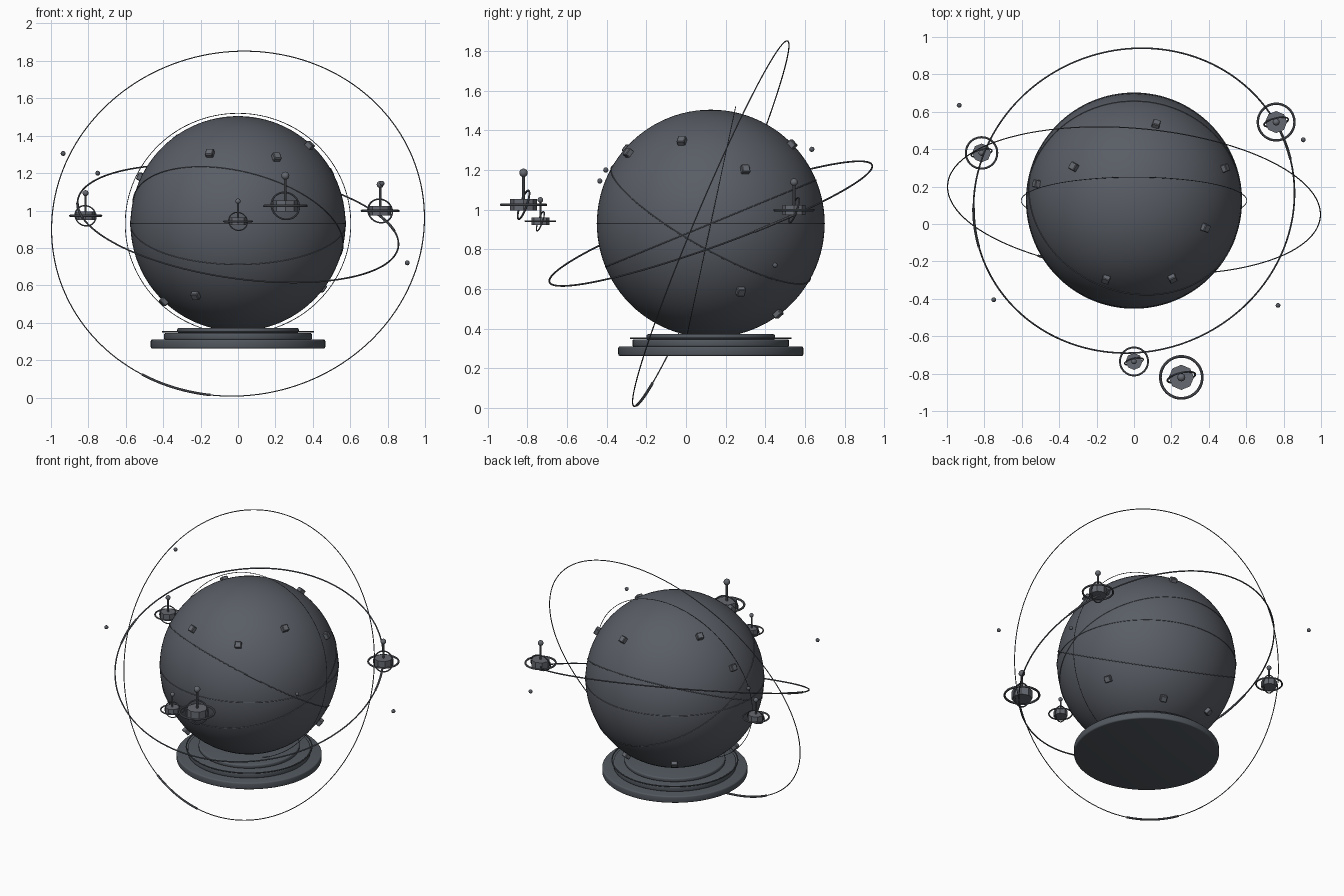
import bpy, bmesh, math
from mathutils import Vector, Matrix

if "Cube" in bpy.data.objects:
    bpy.data.objects.remove(bpy.data.objects["Cube"])

C = Vector((0, 0.125, 0.93))  # globe centre


def material(name, rgb):
    m = bpy.data.materials.new(name)
    m.diffuse_color = (*rgb, 1)
    m.use_nodes = True
    m.node_tree.nodes["Principled BSDF"].inputs["Base Color"].default_value = m.diffuse_color
    return m


DARK = material("dark_slate", (0.10, 0.11, 0.13))
BASE = material("deep_slate", (0.085, 0.098, 0.115))
METAL = material("dark_metal", (0.13, 0.14, 0.16))


def finish(name, bm, mat, smooth=True):
    bmesh.ops.recalc_face_normals(bm, faces=bm.faces)
    me = bpy.data.meshes.new(name)
    bm.to_mesh(me)
    bm.free()
    me.materials.append(mat)
    ob = bpy.data.objects.new(name, me)
    bpy.context.collection.objects.link(ob)
    if smooth:
        bpy.ops.object.select_all(action='DESELECT')
        ob.select_set(True)
        bpy.context.view_layer.objects.active = ob
        bpy.ops.object.shade_smooth_by_angle(angle=math.radians(35))
    return ob


def ring(name, centre, normal, radius, tube, a0=0, a1=360, seg=128, sides=8, mat=DARK):
    """Round tube along a full circle or an arc; angle 0 is nearest +x."""
    n = Vector(normal).normalized()
    u = (Vector((1, 0, 0)) - n * n.x).normalized()
    v = n.cross(u)
    full = a1 - a0 == 360
    bm = bmesh.new()
    loops = []
    for i in range(seg if full else seg + 1):
        a = math.radians(a0 + (a1 - a0) * i / seg)
        d = u * math.cos(a) + v * math.sin(a)
        loops.append([bm.verts.new(Vector(centre) + d * (radius + tube * math.cos(t)) + n * tube * math.sin(t))
                      for t in (2 * math.pi * k / sides for k in range(sides))])
    pairs = list(zip(loops, loops[1:]))
    if full:
        pairs.append((loops[-1], loops[0]))
    else:
        bm.faces.new(loops[0])
        bm.faces.new(loops[-1])
    for p, q in pairs:
        for k in range(sides):
            j = (k + 1) % sides
            bm.faces.new((p[k], p[j], q[j], q[k]))
    return finish(name, bm, mat)


def cylinder(name, centre, radius, height, sides, mat, bevel=0, smooth=True):
    bm = bmesh.new()
    bmesh.ops.create_cone(bm, cap_ends=True, segments=sides, radius1=radius, radius2=radius,
                          depth=height, matrix=Matrix.Translation(centre))
    if bevel:
        rims = [e for e in bm.edges if abs(e.verts[0].co.z - e.verts[1].co.z) < 1e-5]
        bmesh.ops.bevel(bm, geom=rims, offset=bevel, segments=3, profile=0.5, affect='EDGES')
    return finish(name, bm, mat, smooth)


def ball(name, centre, radius, mat, u=16, v=10):
    bm = bmesh.new()
    bmesh.ops.create_uvsphere(bm, u_segments=u, v_segments=v, radius=radius,
                              matrix=Matrix.Translation(centre))
    return finish(name, bm, mat)


# Globe and the rings hugging it
ball("globe", C, 0.575, DARK, 96, 48)
ring("equator_ring", C, (0, 0, 1), 0.575, 0.003)
ring("tilted_globe_ring", C, (0, -0.381, 0.925), 0.575, 0.003)
ring("counter_tilted_globe_ring", C, (0.217, 0.484, 0.848), 0.576, 0.003)
ring("meridian_ring", C, (0, -0.978, 0.208), 0.603, 0.002)

# Stepped pedestal
for name, r, z0, z1 in (("base_lower", 0.467, 0.262, 0.310),
                        ("base_middle", 0.395, 0.308, 0.346),
                        ("base_upper", 0.325, 0.344, 0.372)):
    cylinder(name, (0, C.y, (z0 + z1) / 2), r, z1 - z0, 96, BASE, 0.009)
ring("base_trim", (0, C.y, 0.351), (0, 0, 1), 0.404, 0.004, mat=BASE)

# Large orbits with thicker highlight arcs
NA, NB = (0.134, -0.338, 0.932), (-0.08, -0.92, 0.387)
ring("inner_orbit", C, NA, 0.866, 0.0045, seg=160)
ring("inner_orbit_arc_right", C, NA, 0.866, 0.007, 13, 31, seg=24, mat=METAL)
ring("inner_orbit_arc_left", C, NA, 0.866, 0.007, 180, 195, seg=24, mat=METAL)
ring("outer_orbit", C, NB, 1.0, 0.003, seg=160)
ring("outer_orbit_arc", C, NB, 1.0, 0.007, -121, -98.5, seg=24, mat=METAL)

# Small satellites: octagonal body, flat ring, upright ring, antenna
for i, (x, y, z, r) in enumerate(((-0.815, 0.38, 0.972, 0.084), (0.76, 0.545, 0.998, 0.098),
                                  (0, -0.735, 0.942, 0.075), (0.253, -0.82, 1.025, 0.112))):
    p = Vector((x, y, z))
    n = f"satellite_{i + 1}_"
    cylinder(n + "body", p, r * 0.6, r * 0.52, 8, METAL, smooth=False)
    ring(n + "flat_ring", p, (0, 0, 1), r, r * 0.065, seg=48, mat=METAL)
    ring(n + "upright_ring", p, (0.22, -0.92, 0.32), r * 0.68, r * 0.045, seg=40)
    cylinder(n + "antenna", p + Vector((0, 0, r * 0.83)), r * 0.07, r * 1.16, 10, METAL)
    ball(n + "antenna_tip", p + Vector((0, 0, r * 1.44)), r * 0.19, METAL)

# Surface blocks facing outward
blocks = ((-0.15, -0.295, 1.305), (0.205, -0.29, 1.285), (0.38, -0.02, 1.345),
          (0.49, 0.30, 1.205), (0.12, 0.54, 1.335), (-0.32, 0.305, 1.38),
          (-0.52, 0.215, 1.18), (-0.23, -0.257, 0.54), (-0.39, 0.02, 0.52),
          (0.445, 0.275, 0.59), (0.14, 0.46, 0.48), (-0.23, 0.46, 0.52))
for i, b in enumerate(blocks):
    d = (Vector(b) - C).normalized()
    bm = bmesh.new()
    m = Matrix.Translation(C + d * 0.58) @ d.to_track_quat('Z', 'Y').to_matrix().to_4x4()
    bmesh.ops.create_cube(bm, size=0.042, matrix=m)
    bmesh.ops.bevel(bm, geom=bm.edges[:], offset=0.004, segments=1, affect='EDGES')
    finish(f"surface_block_{i + 1}", bm, METAL, False)

# Free-floating beads
for i, p in enumerate(((-0.935, 0.635, 1.305), (-0.75, -0.405, 1.20),
                       (0.905, 0.45, 0.72), (0.77, -0.435, 1.145))):
    ball(f"bead_{i + 1}", p, 0.013, DARK, 12, 8)
